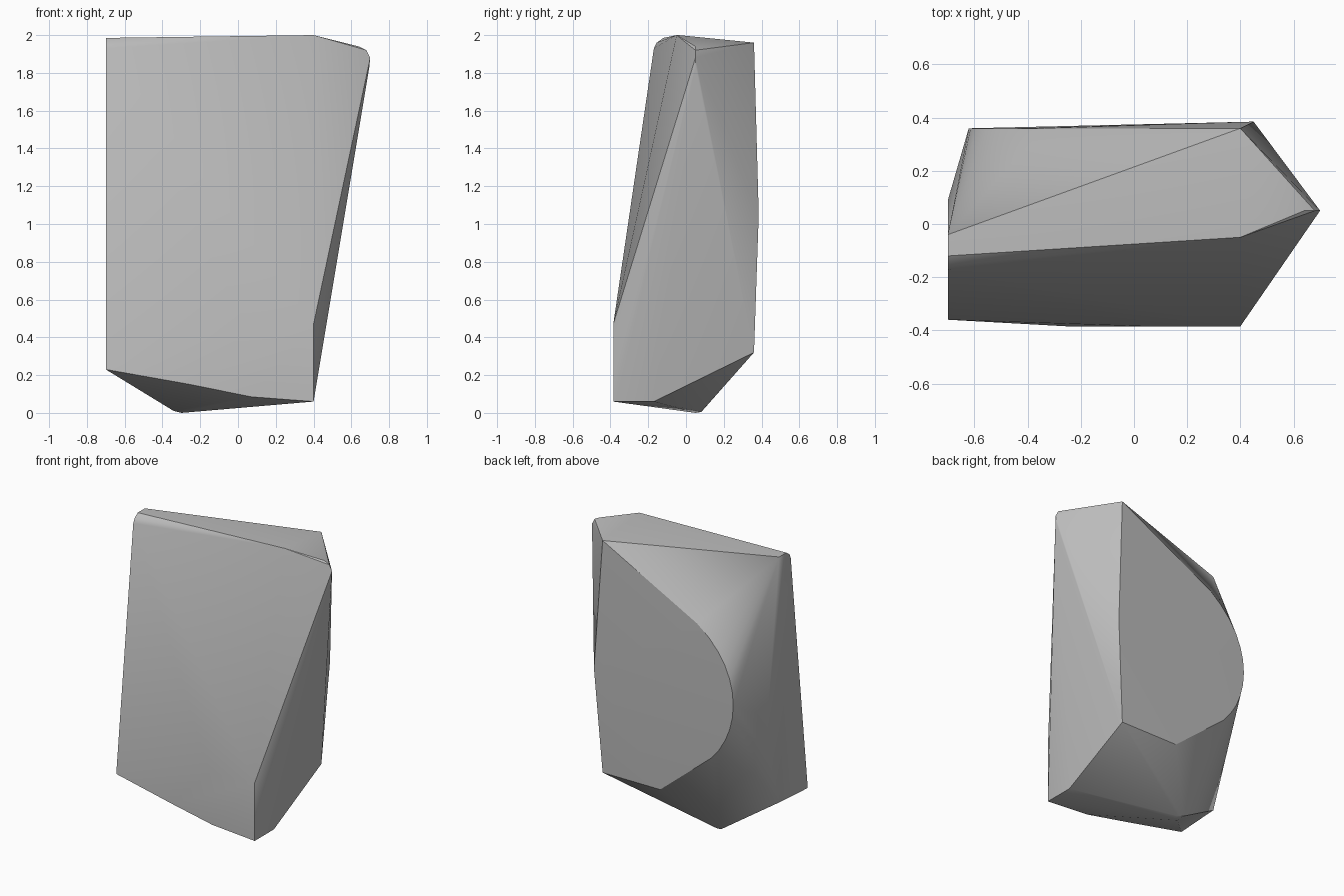
import bpy
import bmesh
import math
from mathutils import Vector
from mathutils.geometry import interpolate_bezier

default_cube = bpy.data.objects.get("Cube")
if default_cube:
    bpy.data.objects.remove(default_cube, do_unlink=True)


def make_material(name, colour):
    material = bpy.data.materials.new(name)
    material.use_nodes = True
    material.diffuse_color = colour
    shader = material.node_tree.nodes["Principled BSDF"]
    shader.inputs["Base Color"].default_value = colour
    return material


def outline_on_y(y, outline):
    """Place an x, z outline on a plane facing front or back."""
    return [Vector((x, y, z)) for x, z in outline]


def outline_on_x(x, outline):
    """Place a y, z outline on a plane facing sideways."""
    return [Vector((x, y, z)) for y, z in outline]


# Back face: straight corners joined to a rounded chipped edge
back_y = 0.36
back_corners = outline_on_y(back_y, [(0.4, 1.96), (0.4, 0.32), (-0.05, 0.32)])
chip_handles = outline_on_y(
    back_y, [(-0.34, 1.57), (-0.7, 1.32), (-0.69, 0.9), (-0.45, 0.65)])
rounded_chip = interpolate_bezier(*chip_handles, 12)
back_bulge = [Vector((0.45, 0.385, 1.05))]

# Front face: nearly upright foot below a leaning slab
front_foot = outline_on_y(
    -0.385, [(0.4, 0.06), (0.4, 0.47), (0.07, 0.085), (0.05, 0.45), (-0.25, 0.15)])

# Flat side with a bevelled top corner
flat_side = outline_on_x(
    -0.7, [(-0.36, 0.23), (-0.17, 1.93), (-0.155, 1.96), (-0.12, 1.985),
           (-0.04, 1.985), (0.09, 0.9), (0.07, 0.6), (-0.04, 0.25)])

# Top ridge running out to the pointed side, and the blunt base
top_ridge = outline_on_x(0.4, [(-0.05, 2.0), (-0.04, 2.0)])
pointed_side = outline_on_y(
    0.05, [(0.64, 1.94), (0.68, 1.92), (0.7, 1.88), (0.695, 1.83)])
base = outline_on_x(0.4, [(-0.17, 0.06)])
base += outline_on_x(-0.3, [(0.05, 0), (0.08, 0.005)])
base += outline_on_x(-0.34, [(0.03, 0.01), (0.09, 0.015)])

# Wrap all the outlines into one solid boulder
mesh = bpy.data.meshes.new("boulder")
bm = bmesh.new()
for part in (back_corners, rounded_chip, back_bulge, front_foot, flat_side,
             top_ridge, pointed_side, base):
    for point in part:
        bm.verts.new(point)
hull = bmesh.ops.convex_hull(bm, input=bm.verts[:], use_existing_faces=False)
unused = {v for v in hull["geom_interior"] + hull["geom_unused"]
          if isinstance(v, bmesh.types.BMVert)}
bmesh.ops.delete(bm, geom=list(unused), context="VERTS")
bmesh.ops.dissolve_limit(bm, angle_limit=math.radians(0.5),
                         verts=bm.verts[:], edges=bm.edges[:])
bmesh.ops.recalc_face_normals(bm, faces=bm.faces[:])
bm.to_mesh(mesh)
bm.free()

boulder = bpy.data.objects.new("boulder", mesh)
bpy.context.collection.objects.link(boulder)
mesh.materials.append(make_material("stone grey", (0.5, 0.5, 0.5, 1)))

# Soft facets with crisp main edges
bpy.ops.object.select_all(action="DESELECT")
boulder.select_set(True)
bpy.context.view_layer.objects.active = boulder
bpy.ops.object.shade_smooth_by_angle(angle=math.radians(30))
